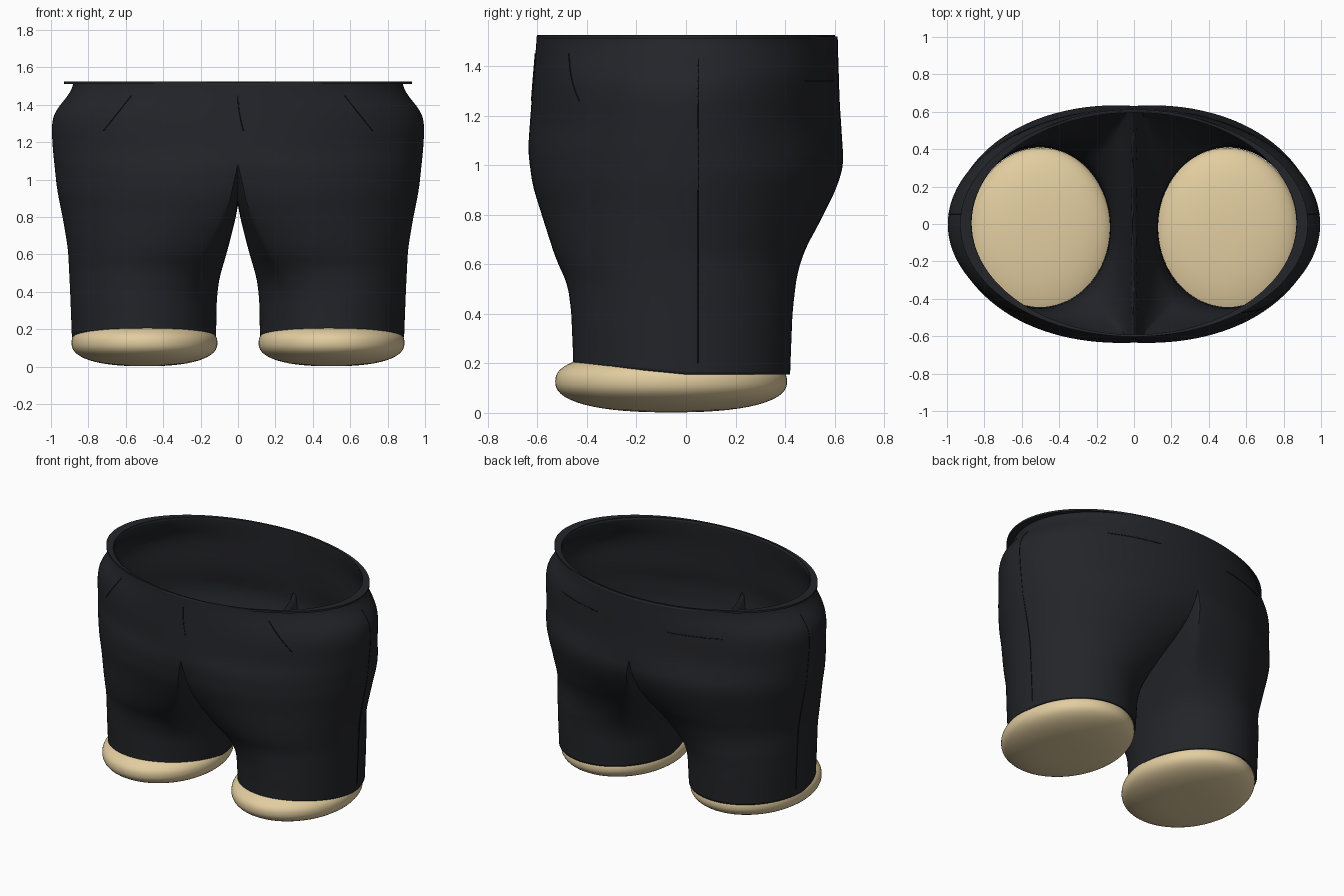
import bpy, bmesh, math

if "Cube" in bpy.data.objects:
    bpy.data.objects.remove(bpy.data.objects["Cube"])


def material(name, rgb):
    m = bpy.data.materials.new(name)
    m.diffuse_color = (*rgb, 1)
    m.use_nodes = True
    m.node_tree.nodes["Principled BSDF"].inputs["Base Color"].default_value = m.diffuse_color
    return m


FABRIC = material("dark_fabric", (0.017, 0.018, 0.022))
SEAM = material("seam_thread", (0.008, 0.008, 0.01))
TAN = material("tan", (0.76, 0.61, 0.35))

# Trouser outline by height: outer side, front, back, and blend from leg to hip shape
OUTER = [(.155, .888), (.41, .898), (.63, .909), (.79, .936), (.95, .968), (1.16, .99),
         (1.295, .998), (1.375, .975), (1.455, .90), (1.52, .875)]
FRONT = [(.2, -.456), (.415, -.464), (.52, -.478), (.62, -.525), (.76, -.57), (.92, -.62),
         (1.06, -.638), (1.28, -.622), (1.52, -.602)]
BACK = [(.155, .42), (.41, .43), (.56, .448), (.66, .48), (.77, .54), (.9, .605),
        (1.0, .637), (1.26, .62), (1.52, .612)]
BLEND = [(.155, 0), (.36, .03), (.47, .12), (.63, .43), (.78, .68), (.87, .79),
         (1.08, .94), (1.15, 1)]
LOW, TOP = .155, 1.52


def lookup(table, z):
    if z <= table[0][0]:
        return table[0][1]
    for (a, p), (b, q) in zip(table, table[1:]):
        if z <= b:
            return p + (q - p) * (z - a) / (b - a)
    return table[-1][1]


def smooth(table, z):
    return sum(lookup(table, z + d * .014) for d in range(-3, 4)) / 7


def finish(ob, mat):
    ob.data.materials.append(mat)
    bpy.ops.object.select_all(action='DESELECT')
    ob.select_set(True)
    bpy.context.view_layer.objects.active = ob
    bpy.ops.object.shade_smooth_by_angle(angle=math.radians(40))


def from_bmesh(name, bm, mat):
    bmesh.ops.recalc_face_normals(bm, faces=bm.faces[:])
    me = bpy.data.meshes.new(name)
    bm.to_mesh(me)
    bm.free()
    ob = bpy.data.objects.new(name, me)
    bpy.context.collection.objects.link(ob)
    finish(ob, mat)
    return ob


def loft(bm, rings, closed=False):
    n = len(rings[0])
    pairs = list(zip(rings, rings[1:])) + ([(rings[-1], rings[0])] if closed else [])
    for a, b in pairs:
        for i in range(n):
            j = (i + 1) % n
            bm.faces.new((a[i], a[j], b[j], b[i]))


CORNER = math.radians(126)   # where the leg oval meets the hip's middle plane
EDGE = math.radians(91)


def leg_ring(z, sides=112):
    """Section of one side: an oval leg blending into half of the hip oval."""
    t = smooth(BLEND, z)
    shape = []
    for s in range(sides):
        a = 2 * math.pi * (s + .5) / sides - math.pi
        if abs(a) <= CORNER:
            p = a / CORNER * EDGE
            hx, hy = math.cos(p), math.sin(p)
        else:
            p = math.copysign((math.pi - abs(a)) / (math.pi - CORNER) * math.pi / 2, a)
            hx, hy = math.cos(EDGE) - .02 * math.cos(p), math.sin(p)
        lx, ly = .566 + .434 * math.cos(a), math.sin(a)
        shape.append((lx + (hx - lx) * t, ly + (hy - ly) * t))
    peak = max(y for x, y in shape)
    out, f, b = smooth(OUTER, z), smooth(FRONT, z), smooth(BACK, z)
    mid, half = (f + b) / 2, (b - f) / 2
    return [(x * out, mid + half * y / peak) for x, y in shape]


# Trousers: one side lofted up to the waist, cut at the middle and mirrored
bm = bmesh.new()
rings = []
ROWS = 100
for r in range(ROWS + 1):
    z = LOW + (TOP - LOW) * r / ROWS
    fade = .045 / .456 * max(0, 1 - (z - LOW) / .3)   # hem rises at the front
    rings.append([bm.verts.new((x, y, z + fade * max(0, -y))) for x, y in leg_ring(z)])
loft(bm, rings)
bmesh.ops.recalc_face_normals(bm, faces=bm.faces[:])
bmesh.ops.bisect_plane(bm, geom=bm.verts[:] + bm.edges[:] + bm.faces[:],
                       plane_co=(0, 0, 0), plane_no=(-1, 0, 0), clear_outer=True)
copy = bmesh.ops.duplicate(bm, geom=bm.verts[:] + bm.edges[:] + bm.faces[:])["geom"]
for v in copy:
    if isinstance(v, bmesh.types.BMVert):
        v.co.x = -v.co.x
bmesh.ops.reverse_faces(bm, faces=[f for f in copy if isinstance(f, bmesh.types.BMFace)])
bmesh.ops.remove_doubles(bm, verts=bm.verts[:], dist=.0005)
trousers = from_bmesh("trousers", bm, FABRIC)
solid = trousers.modifiers.new("cloth", 'SOLIDIFY')
solid.thickness = .012
solid.offset = -1

# Thin waist rim that sticks out at the hips
bm = bmesh.new()
rings = []
for rx, ry, z in [(.93, .602, 1.512), (.93, .602, 1.525), (.872, .596, 1.523), (.872, .596, 1.512)]:
    rings.append([bm.verts.new((rx * math.cos(2 * math.pi * i / 96),
                                ry * math.sin(2 * math.pi * i / 96), z)) for i in range(96)])
loft(bm, rings, closed=True)
from_bmesh("waist_rim", bm, FABRIC)

# Rounded feet, a little fuller than an ellipsoid
for name, side in (("left_foot", -1), ("right_foot", 1)):
    bpy.ops.mesh.primitive_uv_sphere_add(segments=64, ring_count=32, location=(side * .5, -.06, .127))
    foot = bpy.context.object
    foot.name = name
    for v in foot.data.vertices:
        r = math.hypot(v.co.x, v.co.y)
        v.co /= (r ** 2.4 + abs(v.co.z) ** 2.4) ** (1 / 2.4)
    foot.scale = (.39, .468, .125)
    finish(foot, TAN)


# Stitch lines laid on the cloth
def line(name, pts):
    cu = bpy.data.curves.new(name, 'CURVE')
    cu.dimensions = '3D'
    cu.bevel_depth = .003
    cu.bevel_resolution = 1
    cu.use_fill_caps = True
    sp = cu.splines.new('POLY')
    sp.points.add(len(pts) - 1)
    for p, co in zip(sp.points, pts):
        p.co = (*co, 1)
    ob = bpy.data.objects.new(name, cu)
    bpy.context.collection.objects.link(ob)
    cu.materials.append(SEAM)


def on_cloth(x, z, facing):
    f, b = smooth(FRONT, z), smooth(BACK, z)
    y = (f + b) / 2 + facing * (b - f) / 2 * math.sqrt(1 - (x / smooth(OUTER, z)) ** 2)
    return (x, y, z)


steps = [i / 12 for i in range(13)]
line("fly_seam", [on_cloth(.03 * t * t, 1.45 - .19 * t, -1) for t in steps])
for word, s in (("left", -1), ("right", 1)):
    line(word + "_front_pocket", [on_cloth(s * (.57 + .15 * t), 1.45 - .19 * t, -1) for t in steps])
    line(word + "_back_pocket", [on_cloth(s * (.27 + .35 * t), 1.34, 1) for t in steps])
    heights = [.2 + 1.23 * i / 40 for i in range(41)]
    line(word + "_side_seam", [(s * smooth(OUTER, z) * .996, .05, z) for z in heights])
